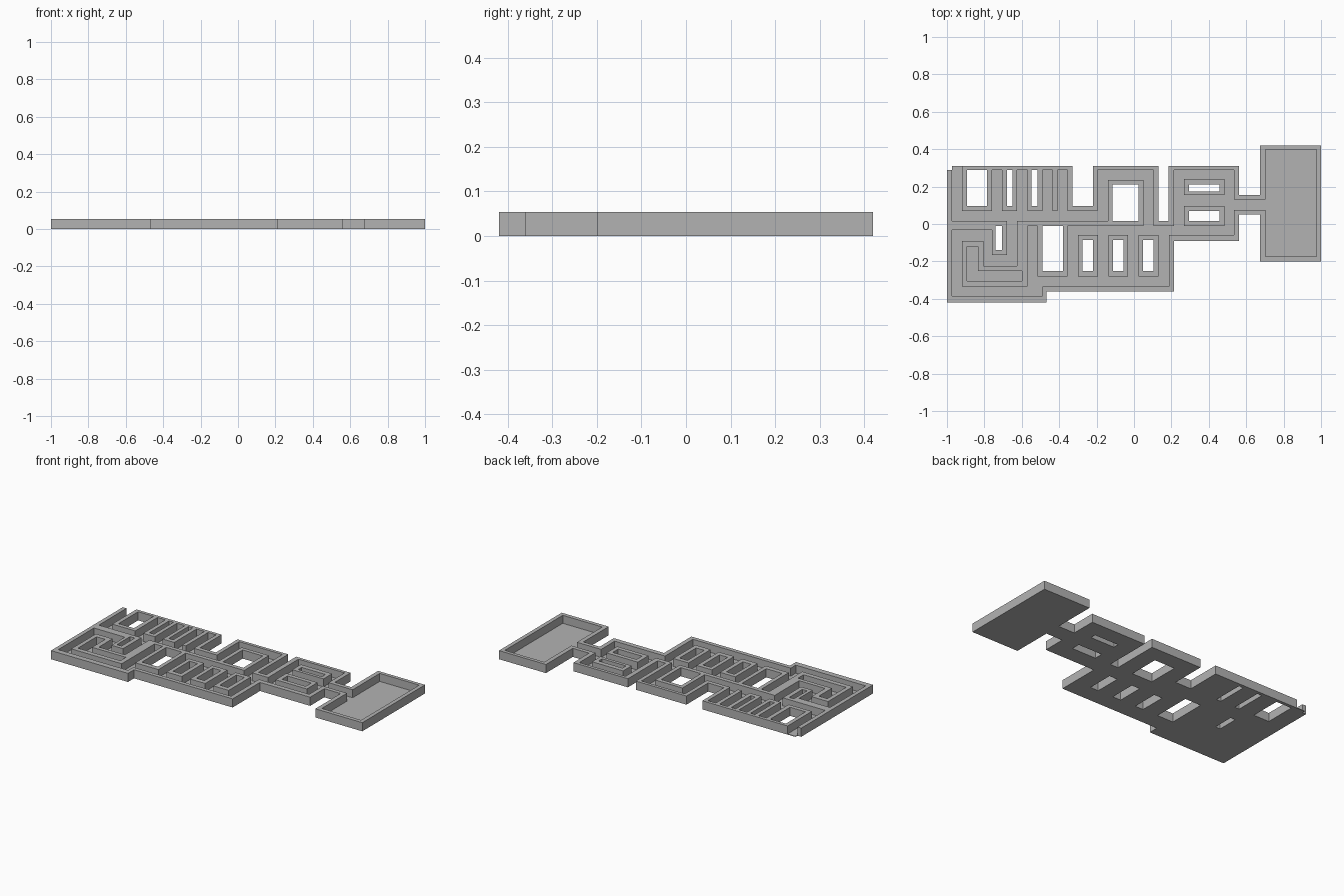
import bpy
import bmesh

cube = bpy.data.objects.get("Cube")
if cube:
    bpy.data.objects.remove(cube, do_unlink=True)

UNIT = 0.01          # plan rectangles are (x0, y0, x1, y1) in hundredths
WALL_TOP = 0.054
FLOOR_TOP = 0.004

grey = bpy.data.materials.new("plain_grey")
grey.use_nodes = True
colour = (0.45, 0.45, 0.45, 1)
grey.diffuse_color = colour
grey.node_tree.nodes["Principled BSDF"].inputs["Base Color"].default_value = colour


def inside(x, y, rects):
    return any(a < x < c and b < y < d for a, b, c, d in rects)


def slab(name, keep, rects, top):
    """Extrude every plan cell accepted by keep(x, y) from the ground to top."""
    xs = sorted({v for r in rects for v in (r[0], r[2])})
    ys = sorted({v for r in rects for v in (r[1], r[3])})
    bm = bmesh.new()
    corners = {}

    def corner(x, y):
        if (x, y) not in corners:
            corners[x, y] = bm.verts.new((x * UNIT, y * UNIT, 0))
        return corners[x, y]

    for x0, x1 in zip(xs, xs[1:]):
        for y0, y1 in zip(ys, ys[1:]):
            if keep((x0 + x1) / 2, (y0 + y1) / 2):
                bm.faces.new([corner(x0, y0), corner(x1, y0), corner(x1, y1), corner(x0, y1)])
    raised = bmesh.ops.extrude_face_region(bm, geom=bm.faces[:], use_keep_orig=True)["geom"]
    for v in raised:
        if isinstance(v, bmesh.types.BMVert):
            v.co.z = top
    bmesh.ops.recalc_face_normals(bm, faces=bm.faces[:])
    mesh = bpy.data.meshes.new(name)
    bm.to_mesh(mesh)
    bm.free()
    mesh.materials.append(grey)
    obj = bpy.data.objects.new(name, mesh)
    bpy.context.collection.objects.link(obj)


def columns(starts, width, low, high):
    return [(x, low, x + width, high) for x in starts]


# Footprints of the joined blocks
maze = [
    (-100, -42, -46.7, 1.6),     # spiral block
    (-100, -42, -97.4, 29),      # long outer wall
    (-97.4, 1.6, -33, 31),       # comb block
    (-33, 1.6, -22, 9.6),        # neck
    (-22, -1, 13, 31),           # loop block
    (-60, -36, 21.5, 1.6),       # ladder block
    (18.5, -9, 56.2, 31),        # twin island block
]
room = [(56.2, 5, 67.5, 15.5), (67.5, -20, 100, 42)]

# Openings right through the plate
pitch = 16.2
holes = [(-89.4, 9.6, -78.7, 29), (-74, -14, -70.7, -1), (-49, -25, -38, -1),
         (-11.5, 1.6, 2.5, 21), (29.3, 1.6, 45.8, 7), (29.3, 17.5, 45.8, 21)]
holes += columns([-68, -54.7], 3.1, 9.6, 29)
holes += columns([-27.5 + pitch * i for i in range(3)], 5.6, -25, -8.6)

# Passages of the comb and loop blocks
passages = [(-97.4, 1.6, -92, 31), (-97.4, 1.6, -14, 7)]
passages += columns([-76, -62.5, -49, -41], 5.5, 1.6, 29)
passages += [(-19.5, 1.6, -14, 29), (-19.5, 23.5, 10.5, 29), (5, -6, 10.5, 29)]

# Passages of the spiral block, with its closed inner channel
passages += [(-68, -22.5, -62.5, 7), (-80.5, -22.5, -62.5, -16.5),
             (-80.5, -22.5, -76, -3.2), (-97.4, -9, -76, -3.2),
             (-97.4, -38.5, -92, -3.2), (-97.4, -38.5, -49, -33.5),
             (-89.4, -30.5, -83.5, -12), (-89.4, -30.5, -60, -25)]

# Passages of the ladder block
passages += [(-35.5, -6, 27, -1), (-57, -33.5, 18.5, -28), (-57, -33.5, -51.5, -1)]
passages += columns([-35.5 + pitch * i for i in range(4)], 5.6, -33.5, -1)

# Passages of the twin island block, the link and the open room
passages += columns([21.5, 48.3], 5.2, -6, 29)
passages += [(21.5, low, 53.5, high) for low, high in ((-6, -1), (9.6, 15.5), (24, 29))]
passages += [(53.5, 7.5, 70.2, 13), (70.2, -17.5, 97.5, 39.8)]

everything = maze + room + holes + passages
for label, plan in (("maze", maze), ("room", room)):
    slab(label + "_walls",
         lambda x, y: inside(x, y, plan) and not inside(x, y, holes + passages),
         everything, WALL_TOP)
    slab(label + "_floor",
         lambda x, y: inside(x, y, plan) and inside(x, y, passages) and not inside(x, y, holes),
         everything, FLOOR_TOP)
